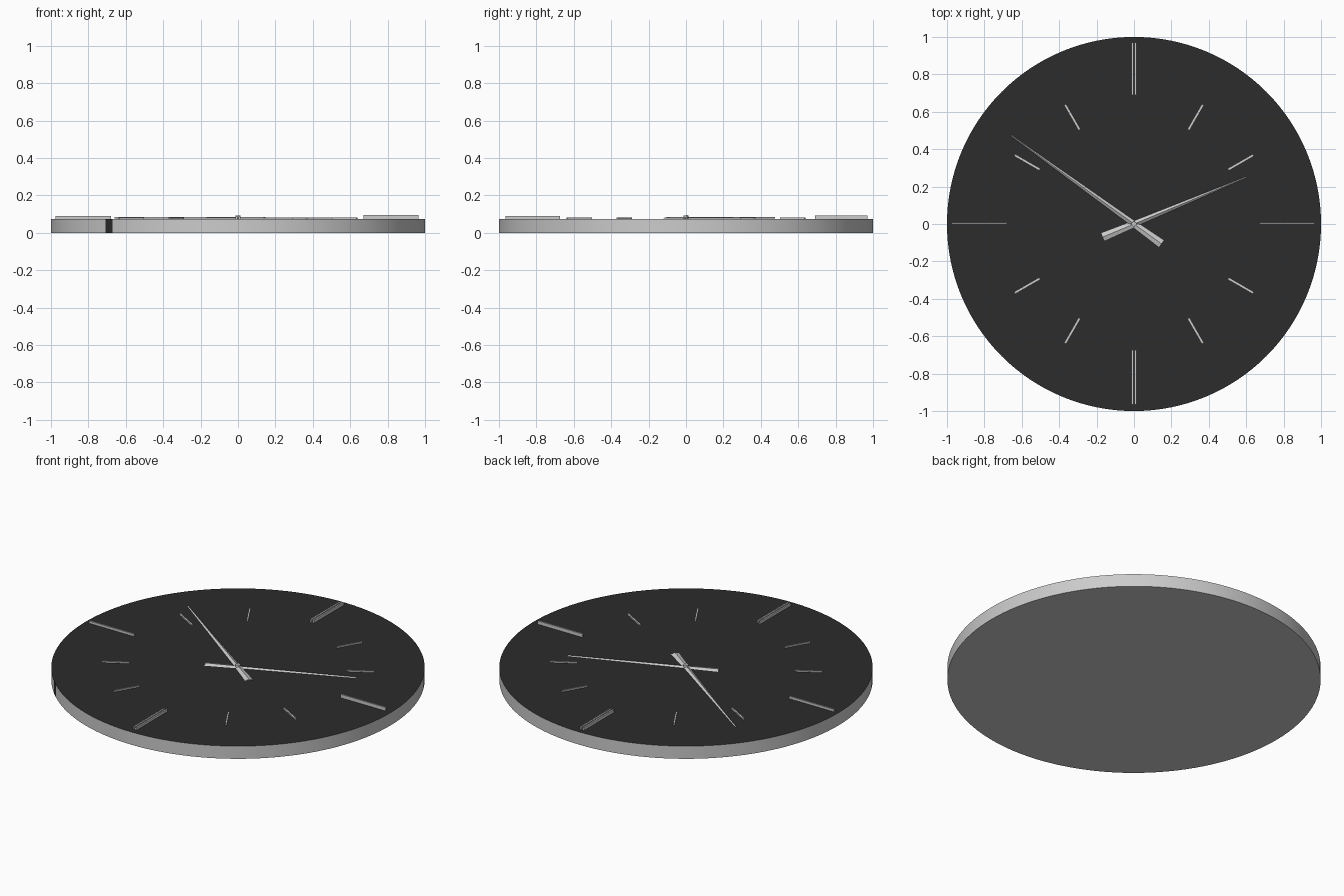
import bpy, bmesh
from math import radians, cos, sin, atan2, hypot
from mathutils import Matrix

if "Cube" in bpy.data.objects:
    bpy.data.objects.remove(bpy.data.objects["Cube"])

FACE_Z = 0.075

black = bpy.data.materials.new("black")
black.diffuse_color = (0.025, 0.025, 0.025, 1)
black.use_nodes = True
black.node_tree.nodes["Principled BSDF"].inputs["Base Color"].default_value = black.diffuse_color


def finish(bm, name):
    bmesh.ops.recalc_face_normals(bm, faces=bm.faces)
    me = bpy.data.meshes.new(name)
    bm.to_mesh(me)
    bm.free()
    ob = bpy.data.objects.new(name, me)
    bpy.context.collection.objects.link(ob)
    return ob


def marker(name, angle, r0, r1, top, offsets=(0,), width=0.009):
    """Slim radial bars standing on the dial."""
    bm = bmesh.new()
    for off in offsets:
        m = (Matrix.Rotation(angle, 4, 'Z')
             @ Matrix.Translation(((r0 + r1) / 2, off, (top + FACE_Z) / 2))
             @ Matrix.Diagonal((r1 - r0, width, top - FACE_Z, 1)))
        bmesh.ops.create_cube(bm, size=1, matrix=m)
    return finish(bm, name)


def hand(name, tip, tail, base, ridge):
    """Tapered hand with a raised centre ridge, wide at the tail."""
    ang, length = atan2(tip[1], tip[0]), hypot(*tip)
    bm = bmesh.new()
    rings = []
    for x, w in ((-tail, 0.022), (0, 0.016), (length, 0.003)):
        rings.append([bm.verts.new(p) for p in
                      ((x, -w, base), (x, 0, ridge), (x, w, base))])
    for a, b in zip(rings, rings[1:]):
        for i in range(3):
            j = (i + 1) % 3
            bm.faces.new((a[i], a[j], b[j], b[i]))
    bm.faces.new(rings[0])
    bm.faces.new(rings[-1])
    bm.transform(Matrix.Rotation(ang, 4, 'Z'))
    return finish(bm, name)


# round case with black dial and one dark rim facet at front left
bpy.ops.mesh.primitive_cylinder_add(vertices=128, radius=1, depth=FACE_Z,
                                    location=(0, 0, FACE_Z / 2))
case = bpy.context.object
case.name = "clock_case"
grey = bpy.data.materials.new("grey")
grey.diffuse_color = (0.8, 0.8, 0.8, 1)
grey.use_nodes = True
grey.node_tree.nodes["Principled BSDF"].inputs["Base Color"].default_value = grey.diffuse_color
case.data.materials.append(grey)
case.data.materials.append(black)
bpy.ops.object.shade_smooth_by_angle(angle=radians(30))
notch = (cos(radians(226.3)), sin(radians(226.3)))
rim = [p for p in case.data.polygons if abs(p.normal.z) < 0.5]
max(rim, key=lambda p: p.normal.x * notch[0] + p.normal.y * notch[1]).material_index = 1
for p in case.data.polygons:
    if p.normal.z > 0.5:
        p.material_index = 1

# long markers at the quarter hours, double bars at twelve and six
pair = (-0.008, 0.008)
marker("marker_3", 0, 0.67, 0.965, 0.095).location.y = 0.004
marker("marker_12", radians(90), 0.69, 0.97, 0.092, pair)
marker("marker_9", radians(180), 0.68, 0.975, 0.089).location.y = 0.004
marker("marker_6", radians(270), 0.675, 0.965, 0.089, pair)

# short markers at the other hours
for h in (1, 2, 4, 5, 7, 8, 10, 11):
    marker(f"marker_{h}", radians(90 - 30 * h), 0.583, 0.735, 0.083)

# hands and centre pin
hand("hour_hand", (0.6, 0.25), 0.18, FACE_Z + 0.001, 0.083)
hand("minute_hand", (-0.66, 0.475), 0.18, FACE_Z + 0.002, 0.084)
bpy.ops.mesh.primitive_cylinder_add(vertices=24, radius=0.013, depth=0.018,
                                    location=(0, 0, FACE_Z + 0.009))
bpy.context.object.name = "centre_pin"
bpy.ops.object.shade_smooth_by_angle(angle=radians(30))
